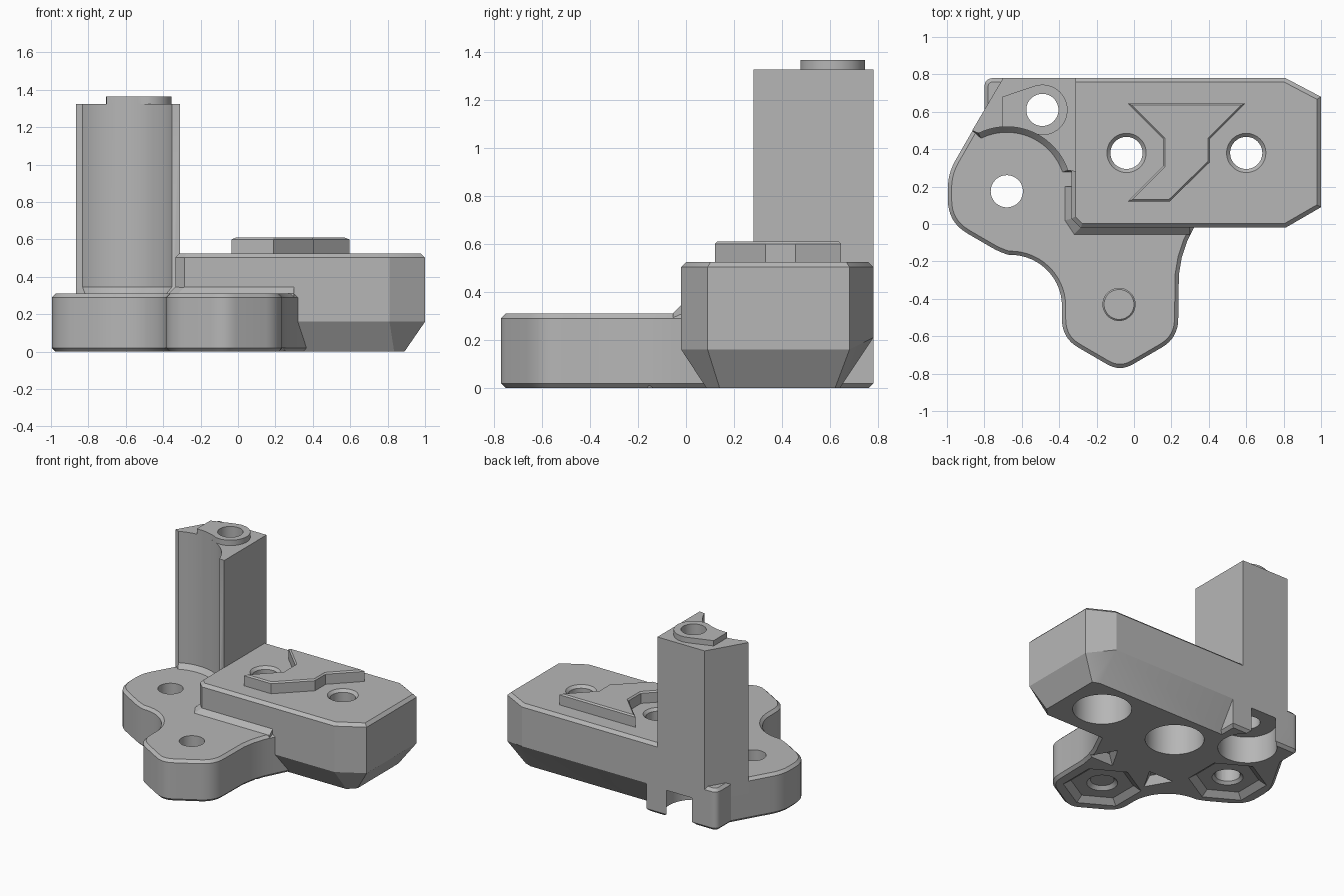
import bpy, bmesh
from math import cos, sin, radians
from mathutils import Vector

cube = bpy.data.objects.get("Cube")
if cube:
    bpy.data.objects.remove(cube, do_unlink=True)

grey = bpy.data.materials.new("matte_grey")
grey.use_nodes = True
grey.diffuse_color = (0.47, 0.47, 0.47, 1)
grey.node_tree.nodes["Principled BSDF"].inputs["Base Color"].default_value = grey.diffuse_color


def arc(c, r, start, end, n=24):
    angles = [radians(start + (end - start) * i / n) for i in range(n + 1)]
    return [(c[0] + r * cos(a), c[1] + r * sin(a)) for a in angles]


def circle(c, r, n=48):
    return arc(c, r, 0, 360, n)[:-1]


def rounded(corners):
    """Outline from (x, y) or (x, y, rounding length) corners."""
    out = []
    for i, p in enumerate(corners):
        here = Vector(p[:2])
        if len(p) == 2:
            out.append(tuple(here))
            continue
        a = Vector(corners[i - 1][:2]) - here
        b = Vector(corners[(i + 1) % len(corners)][:2]) - here
        a, b = here + a.normalized() * p[2], here + b.normalized() * p[2]
        for k in range(9):
            t = k / 8
            out.append(tuple(a * (1 - t) ** 2 + here * 2 * t * (1 - t) + b * t * t))
    return out


def at(points, z):
    return [(p[0], p[1], z) for p in points]


def loft(name, rings, top_bevel=0, bottom_bevel=0):
    """Closed solid through rings of 3D points, with chamfered rims."""
    bm = bmesh.new()
    loops = [[bm.verts.new(p) for p in ring] for ring in rings]
    n = len(loops[0])
    for low, high in zip(loops, loops[1:]):
        for i in range(n):
            j = (i + 1) % n
            bm.faces.new((low[i], low[j], high[j], high[i]))
    caps = [bm.faces.new(loops[0][::-1]), bm.faces.new(loops[-1])]
    bmesh.ops.recalc_face_normals(bm, faces=bm.faces)
    for cap, width in zip(caps, (bottom_bevel, top_bevel)):
        if width:
            bmesh.ops.bevel(bm, geom=list(cap.edges), offset=width, segments=1, affect='EDGES')
    mesh = bpy.data.meshes.new(name)
    bm.to_mesh(mesh)
    bm.free()
    mesh.materials.append(grey)
    obj = bpy.data.objects.new(name, mesh)
    bpy.context.collection.objects.link(obj)
    return obj


def prism(name, points, low, high, **bevels):
    return loft(name, [at(points, low), at(points, high)], **bevels)


def combine(target, tool, operation):
    mod = target.modifiers.new(tool.name, 'BOOLEAN')
    mod.operation, mod.solver, mod.object = operation, 'EXACT', tool
    bpy.context.view_layer.objects.active = target
    bpy.ops.object.modifier_apply(modifier=mod.name)
    bpy.data.objects.remove(tool, do_unlink=True)


left_hole, front_hole = (-0.68, 0.175), (-0.08, -0.43)
post_hole, block_holes = (-0.49, 0.61), [(-0.04, 0.38), (0.6, 0.38)]

# Low two-lobed plate with its back lug
outline = [(-0.995, 0.27, 0.08), (-0.995, 0.01, 0.12), (-0.72, -0.15, 0.05)]
outline += arc((-0.66, -0.44), 0.275, 92, 0, 14)
outline += [(-0.385, -0.61, 0.1), (-0.075, -0.79, 0.08), (0.235, -0.61, 0.1),
            (0.24, -0.27), (0.255, -0.18), (0.285, -0.09), (0.32, -0.02), (0.38, 0.1),
            (0.3, 0.5), (-0.22, 0.5), (-0.22, 0.78), (-0.8, 0.78, 0.05), (-0.8, 0.61)]
bracket = prism("bracket", rounded(outline), 0, 0.31, top_bevel=0.02, bottom_bevel=0.02)

# Raised block, undercut along its lower edges
base = [(-0.335, 0.13), (-0.285, 0.085), (0.835, 0.085), (0.89, 0.14),
        (0.89, 0.62), (0.835, 0.64), (-0.335, 0.64)]
body = [(-0.335, 0.03), (-0.285, -0.02), (0.81, -0.02), (1, 0.09),
        (1, 0.68), (0.81, 0.78), (-0.335, 0.78)]
waist = [(x, y, 0.21 if y > 0.7 else 0.16) for x, y in body]
block = loft("block", [at(base, 0), waist, at(body, 0.525)], top_bevel=0.022)

# Sloped root where the block meets the plate
skirt = [(-0.37, 0.02), (-0.32, -0.055), (0.3, -0.055), (0.3, 0.2), (-0.37, 0.2)]
crown = [(-0.33, 0.03), (-0.28, -0.015), (0.3, -0.015), (0.3, 0.2), (-0.33, 0.2)]
root = loft("block_root", [at(skirt, 0.29), at(skirt, 0.31), at(crown, 0.35)])


# Tall post with a hollowed front and a flared foot
def post_plan(r):
    return arc(left_hole, r, 116, 19) + [(-0.31, 0.28), (-0.31, 0.78), (-0.7, 0.78), (-0.865, 0.5)]


post = loft("post", [at(post_plan(0.315), 0.2), at(post_plan(0.315), 0.31),
                     at(post_plan(0.345), 0.345), at(post_plan(0.345), 1.325)])
collar_plan = [(-0.705, 0.68)] + arc(post_hole, 0.135, 110, -85) + arc(left_hole, 0.345, 62, 94, 10)
collar = prism("post_collar", collar_plan, 1.3, 1.365)

# Angular raised key on the block
key_plan = [(-0.035, 0.645), (0.595, 0.645), (0.405, 0.455), (0.405, 0.33),
            (0.19, 0.12), (-0.035, 0.12), (0.155, 0.31), (0.155, 0.455)]
key = prism("raised_key", key_plan, 0.5, 0.61, top_bevel=0.01)

for part in (block, root, post, collar, key):
    combine(bracket, part, 'UNION')

# Through holes
for c in [left_hole, front_hole, post_hole] + block_holes:
    combine(bracket, prism("through_hole", circle(c, 0.086), -0.1, 1.5), 'DIFFERENCE')

# Wide bores from below
for c, depth in [(post_hole, 0.2)] + [(c, 0.3) for c in block_holes]:
    combine(bracket, prism("bore", circle(c, 0.2), -0.1, depth), 'DIFFERENCE')

# Countersinks on top of the block
for c in block_holes:
    cut = loft("countersink", [at(circle(c, 0.08), 0.5), at(circle(c, 0.115), 0.535)])
    combine(bracket, cut, 'DIFFERENCE')

# Hexagonal recesses with chamfered screw holes beneath the lobes
for c in (left_hole, front_hole):
    hexes = [(arc(c, r, 30, 390, 6)[:-1], z) for r, z in ((0.275, -0.005), (0.215, 0.035))]
    combine(bracket, loft("hex_recess", [at(p, z) for p, z in hexes]), 'DIFFERENCE')
    cut = loft("hole_chamfer", [at(circle(c, 0.12), 0.02), at(circle(c, 0.08), 0.06)])
    combine(bracket, cut, 'DIFFERENCE')

# Small triangular recesses beneath the plate
for c, turn in (((-0.29, -0.12), 30), ((0.16, -0.1), 90)):
    tri = [at(arc(c, r, turn, turn + 360, 3)[:-1], z) for r, z in ((0.13, -0.01), (0.06, 0.06))]
    combine(bracket, loft("triangle_recess", tri), 'DIFFERENCE')

bpy.ops.object.select_all(action='DESELECT')
bracket.select_set(True)
bpy.context.view_layer.objects.active = bracket
bpy.ops.object.shade_smooth_by_angle(angle=radians(25))
